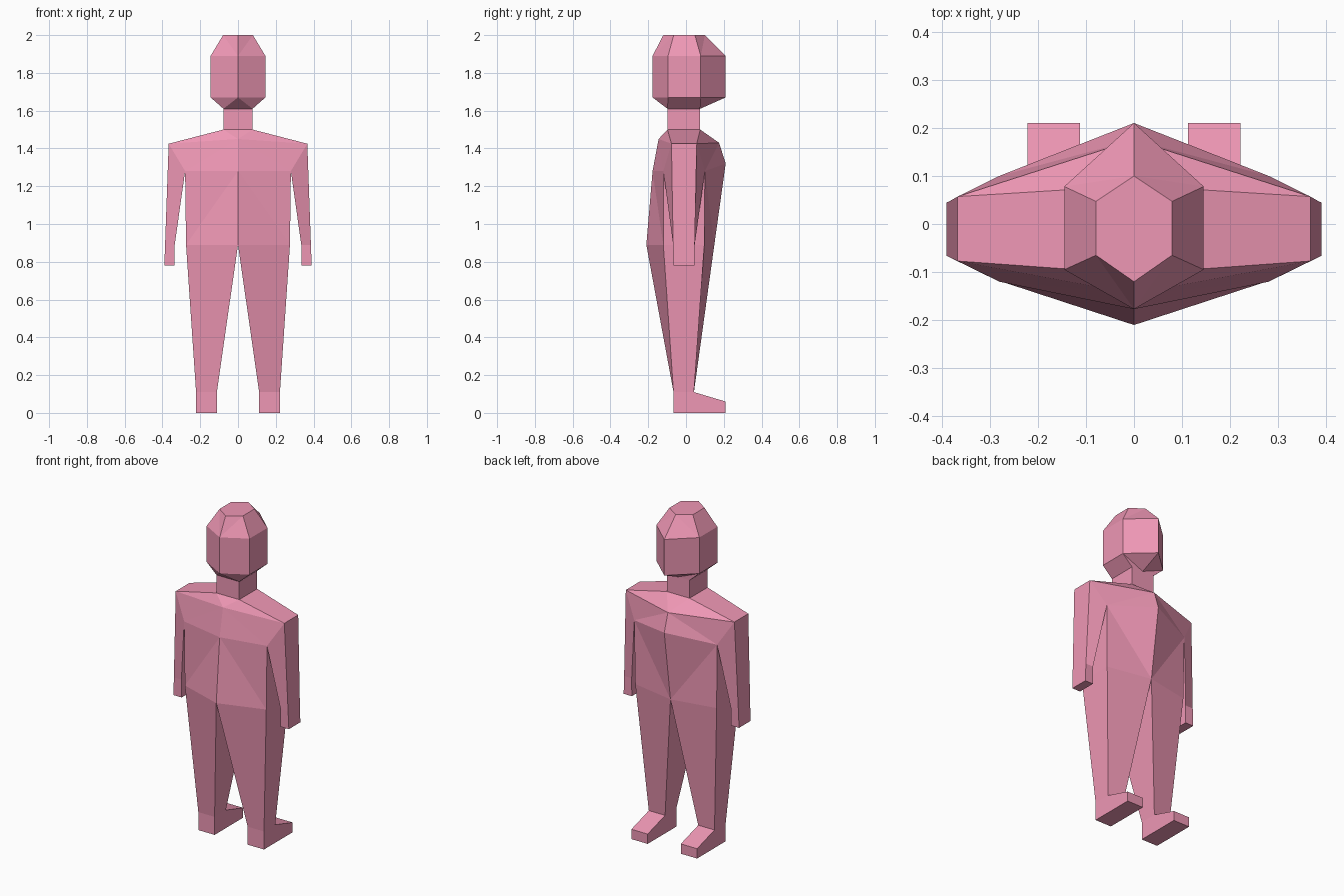
import bpy, bmesh

if "Cube" in bpy.data.objects:
    bpy.data.objects.remove(bpy.data.objects["Cube"])

pink = bpy.data.materials.new("pink")
pink.diffuse_color = (0.86, 0.31, 0.46, 1)
pink.use_nodes = True
pink.node_tree.nodes["Principled BSDF"].inputs["Base Color"].default_value = pink.diffuse_color


def half_ring(z, x, front, side_front, side_back, back, z_front=None, z_back=None):
    """Right half of a six-sided cross-section, from front centre to back centre."""
    return [(0, front, z if z_front is None else z_front),
            (x, side_front, z), (x, side_back, z),
            (0, back, z if z_back is None else z_back)]


def box_ring(z, x0, x1, y0, y1):
    """Four-sided cross-section, anticlockwise from above."""
    return [(x0, y0, z), (x1, y0, z), (x1, y1, z), (x0, y1, z)]


def loft(name, rings, closed=False, cap_top=False, cap_bottom=False, skip=(), split=False):
    """Skin the rings from top to bottom and mirror the result across x = 0."""
    bm = bmesh.new()
    rows = [[bm.verts.new(p) for p in ring] for ring in rings]
    n = len(rows[0])
    for r, (a, b) in enumerate(zip(rows, rows[1:])):
        for i in range(n if closed else n - 1):
            if (r, i) not in skip:
                j = (i + 1) % n
                bm.faces.new((a[i], b[i], b[j], a[j]))
    if split:
        bmesh.ops.triangulate(bm, faces=bm.faces[:], quad_method='SHORT_EDGE')
    if cap_top:
        bm.faces.new(rows[0])
    if cap_bottom:
        bm.faces.new(rows[-1][::-1])
    mesh = bpy.data.meshes.new(name)
    bm.to_mesh(mesh)
    bm.free()
    mesh.materials.append(pink)
    ob = bpy.data.objects.new(name, mesh)
    bpy.context.collection.objects.link(ob)
    mirror = ob.modifiers.new("mirror", 'MIRROR')
    mirror.use_clip = True
    return ob


neck_top = half_ring(1.61, 0.077, -0.098, -0.098, 0.075, 0.075)
neck_base = half_ring(1.50, 0.077, -0.098, -0.098, 0.075, 0.075)
shoulder = half_ring(1.425, 0.367, -0.145, -0.077, 0.057, 0.175, 1.45, 1.43)
chest = half_ring(1.28, 0.28, -0.177, -0.12, 0.10, 0.21, 1.28, 1.32)
waist = half_ring(0.89, 0.275, -0.21, -0.12, 0.097, 0.15)

# Head: hexagonal, tapering to the crown and the neck
loft("head", [half_ring(2.0, 0.079, -0.12, -0.065, 0.047, 0.10),
              half_ring(1.89, 0.145, -0.177, -0.095, 0.078, 0.21),
              half_ring(1.67, 0.145, -0.177, -0.095, 0.078, 0.21),
              neck_top], cap_top=True, split=True)

# Neck
loft("neck", [neck_top, neck_base])

# Torso: left open where the arms join
loft("torso", [neck_base, shoulder, chest, waist], skip={(1, 1)}, split=True)

# Arms: start from the shoulder opening
loft("arms", [[chest[1], shoulder[1], shoulder[2], chest[2]],
              box_ring(0.89, 0.335, 0.386, -0.068, 0.046),
              box_ring(0.78, 0.335, 0.39, -0.066, 0.045)],
     closed=True, cap_bottom=True)

# Legs and feet: waist opening to ankle, toe height and sole
loft("legs", [waist,
              box_ring(0.11, 0.112, 0.222, -0.066, 0.042),
              box_ring(0.06, 0.112, 0.222, -0.066, 0.21),
              box_ring(0.0, 0.112, 0.222, -0.066, 0.21)],
     closed=True, cap_bottom=True)
